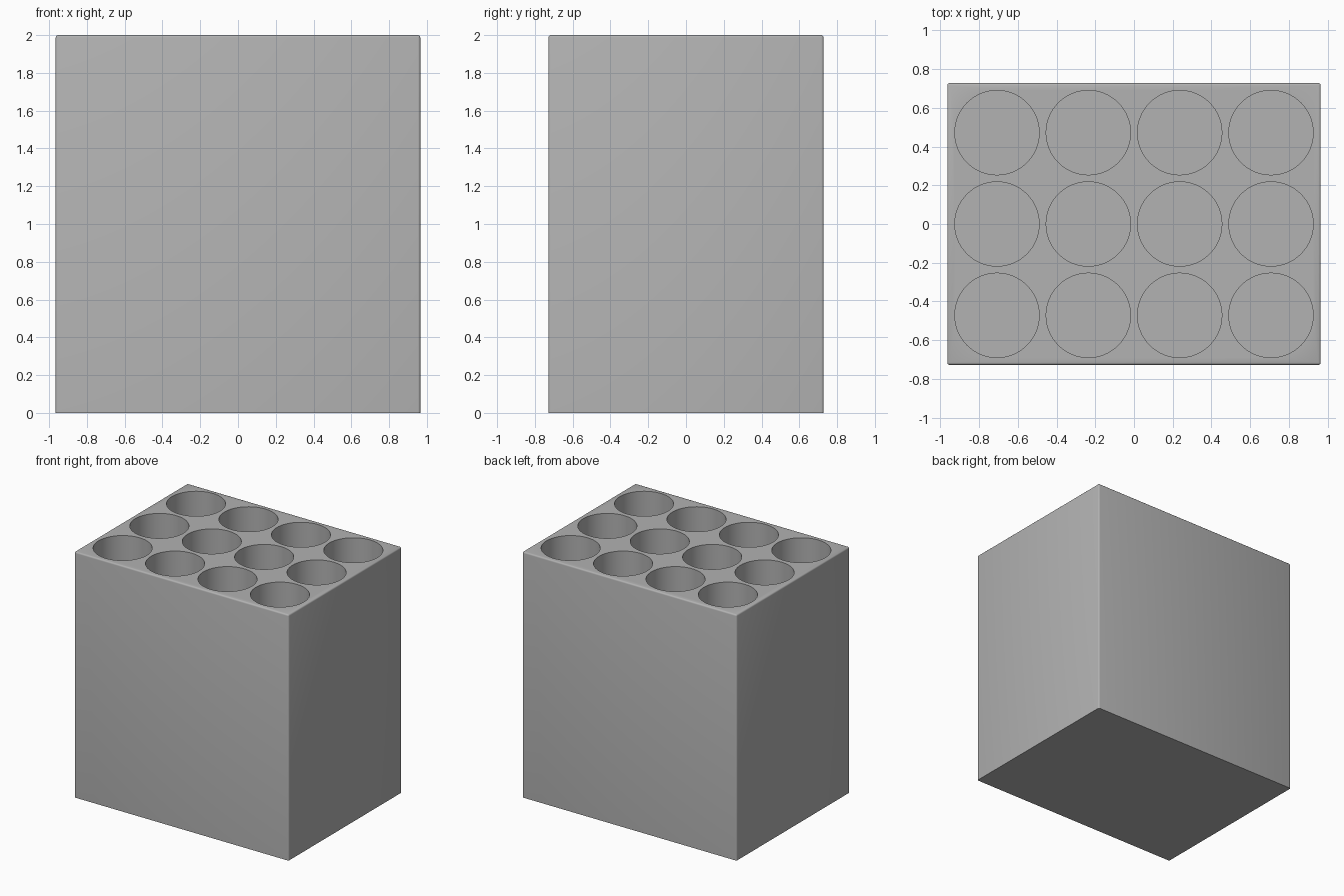
import bpy
import bmesh
import math
from mathutils import Matrix

WIDTH, DEPTH, HEIGHT = 1.93, 1.456, 2.0
COLUMNS, ROWS, PITCH = 4, 3, 0.472
RADIUS, FLOOR = 0.218, 0.08

default = bpy.data.objects.get("Cube")
if default:
    bpy.data.objects.remove(default, do_unlink=True)

grey = bpy.data.materials.new("plain grey")
grey.use_nodes = True
colour = (0.445, 0.445, 0.445, 1)
grey.diffuse_color = colour
grey.node_tree.nodes["Principled BSDF"].inputs["Base Color"].default_value = colour


def make_object(name, bm):
    mesh = bpy.data.meshes.new(name)
    bm.to_mesh(mesh)
    bm.free()
    mesh.materials.append(grey)
    obj = bpy.data.objects.new(name, mesh)
    bpy.context.collection.objects.link(obj)
    return obj


# Solid block, with every edge but the bottom ones slightly rounded
bm = bmesh.new()
size = Matrix.Diagonal((WIDTH, DEPTH, HEIGHT, 1))
bmesh.ops.create_cube(bm, size=1, matrix=Matrix.Translation((0, 0, HEIGHT / 2)) @ size)
soft = [e for e in bm.edges if any(v.co.z > HEIGHT / 2 for v in e.verts)]
bmesh.ops.bevel(bm, geom=soft, offset=0.012, segments=3, profile=0.5, affect="EDGES")
block = make_object("holder_block", bm)

# Grid of round wells
bm = bmesh.new()
for col in range(COLUMNS):
    for row in range(ROWS):
        x = (col - (COLUMNS - 1) / 2) * PITCH
        y = (row - (ROWS - 1) / 2) * PITCH
        bmesh.ops.create_cone(
            bm, cap_ends=True, segments=64, radius1=RADIUS, radius2=RADIUS,
            depth=HEIGHT, matrix=Matrix.Translation((x, y, FLOOR + HEIGHT / 2)))
cutter = make_object("well_cutter", bm)
cutter.hide_render = True

# Cut the wells and discard the cutter
cut = block.modifiers.new("wells", "BOOLEAN")
cut.operation = "DIFFERENCE"
cut.solver = "EXACT"
cut.object = cutter
bpy.ops.object.select_all(action="DESELECT")
block.select_set(True)
bpy.context.view_layer.objects.active = block
bpy.ops.object.modifier_apply(modifier=cut.name)
bpy.data.objects.remove(cutter, do_unlink=True)
bpy.ops.object.shade_smooth_by_angle(angle=math.radians(35))
